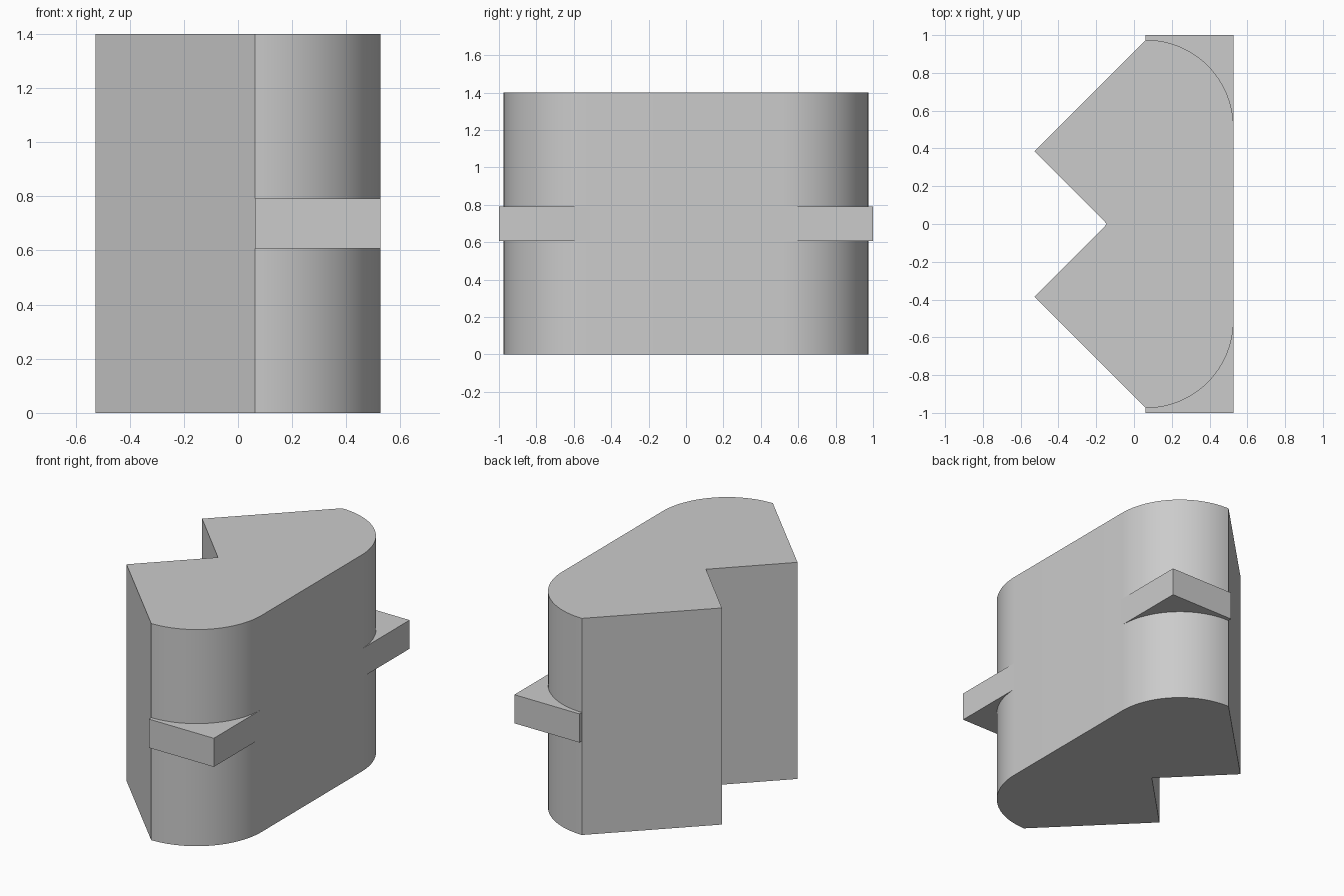
import bpy, bmesh
from math import sin, cos, pi

cube = bpy.data.objects.get("Cube")
if cube:
    bpy.data.objects.remove(cube, do_unlink=True)

grey = bpy.data.materials.new("light grey")
grey.use_nodes = True
grey.diffuse_color = (0.6, 0.6, 0.6, 1)
grey.node_tree.nodes["Principled BSDF"].inputs["Base Color"].default_value = (0.6, 0.6, 0.6, 1)


def prism(name, outline, z0, z1):
    """Extrude a counter-clockwise outline from z0 to z1."""
    bm = bmesh.new()
    base = bm.faces.new([bm.verts.new((x, y, z0)) for x, y in outline])
    top = bmesh.ops.extrude_face_region(bm, geom=[base], use_keep_orig=True)
    moved = [v for v in top["geom"] if isinstance(v, bmesh.types.BMVert)]
    bmesh.ops.translate(bm, verts=moved, vec=(0, 0, z1 - z0))
    bmesh.ops.recalc_face_normals(bm, faces=bm.faces)
    mesh = bpy.data.meshes.new(name)
    bm.to_mesh(mesh)
    bm.free()
    mesh.materials.append(grey)
    obj = bpy.data.objects.new(name, mesh)
    bpy.context.collection.objects.link(obj)
    return obj


HEIGHT, SIDE, CORNER_X, CENTRE_Y, STEPS = 1.4, 0.527, 0.062, 0.51, 24
RADIUS = SIDE - CORNER_X

# Body: rounded corners on one side, V notch between two points on the other
half = [(CORNER_X + RADIUS * cos(a), CENTRE_Y + RADIUS * sin(a))
        for a in (i * pi / 2 / STEPS for i in range(STEPS + 1))]
half.append((-SIDE, 0.386))
mirrored = [(x, -y) for x, y in reversed(half)]
body = prism("notched_body", half + [(-0.143, 0)] + mirrored, 0, HEIGHT)

# Smooth the rounded corners, keep the hard edges
bpy.ops.object.select_all(action='DESELECT')
body.select_set(True)
bpy.context.view_layer.objects.active = body
bpy.ops.object.shade_smooth_by_angle(angle=pi / 6)

# Square tabs squaring off both rounded corners at mid height
for name, s in (("back_tab", 1), ("front_tab", -1)):
    y0, y1 = sorted((s * CENTRE_Y, s * 1.0))
    prism(name, [(CORNER_X, y0), (SIDE, y0), (SIDE, y1), (CORNER_X, y1)], 0.607, 0.792)
